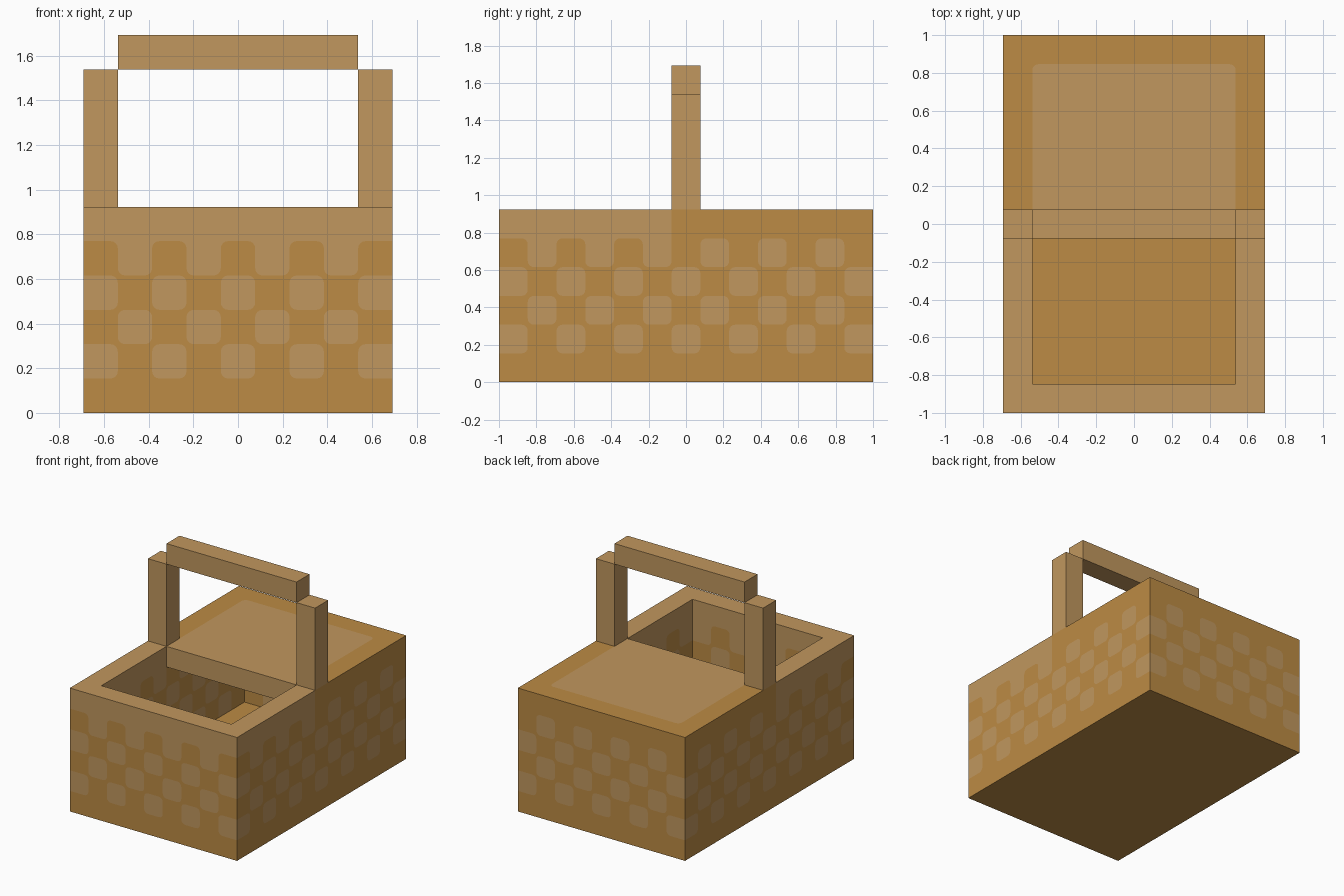
import bpy, bmesh, math
from mathutils import Vector

cube = bpy.data.objects.get("Cube")
if cube:
    bpy.data.objects.remove(cube, do_unlink=True)

CELL = 2 / 13            # the basket is laid out on a 9 x 13 x 11 cell grid
NX, NY, NZ = 9, 13, 6    # cells in the basket body
R = 0.21                 # corner rounding of the weave, in cells
X, Y, Z = Vector((1, 0, 0)), Vector((0, 1, 0)), Vector((0, 0, 1))


def make_material(name, color):
    m = bpy.data.materials.new(name)
    m.use_nodes = True
    m.diffuse_color = color
    m.node_tree.nodes["Principled BSDF"].inputs["Base Color"].default_value = color
    return m


MATS = [make_material("dark wicker", (0.503, 0.258, 0.058, 1)),
        make_material("light wicker", (0.533, 0.309, 0.112, 1))]


def is_lid(v):
    return 1 <= v.x <= NX - 2 and 6 <= v.y <= NY - 2


def is_light(v):
    """Colour of a cell: plain base, checkered walls, light front rim and lid."""
    if v.z == 0:
        return 0
    if v.z == NZ - 1:
        return int(v.y <= 5 or is_lid(v))
    return int(v.x + v.y + v.z) % 2


def to_world(p):
    return (p - Vector((NX / 2, NY / 2, 0))) * CELL


def panel(bm, start, du, dv, nu, nv, keep=lambda v: True):
    """Tile a flat panel of cells facing du x dv, rounding the colour corners."""
    start = Vector(start)
    n = du.cross(dv)

    def add(points, mat):
        f = bm.faces.new([bm.verts.new(to_world(p)) for p in points])
        f.material_index = mat

    def colour(a, b, own):
        inside = 0 <= a < nu and 0 <= b < nv
        return is_light(start + a * du + b * dv) if inside else own

    for a in range(nu):
        for b in range(nv):
            cell = start + a * du + b * dv
            if not keep(cell):
                continue
            own = is_light(cell)
            mid = cell + Vector((.5, .5, .5)) + n / 2
            outline = []
            for q, (su, sv) in enumerate([(-1, -1), (1, -1), (1, 1), (-1, 1)]):
                corner = mid + (su * du + sv * dv) / 2
                cut = (colour(a + su, b, own) != own and colour(a, b + sv, own) != own
                       and (own or colour(a + su, b + sv, own) != own))
                if not cut:
                    outline.append(corner)
                    continue
                centre = corner - R * (su * du + sv * dv)
                angles = [math.pi + q * math.pi / 2 + t * math.pi / 8 for t in range(5)]
                arc = [centre + R * (math.cos(t) * du + math.sin(t) * dv) for t in angles]
                outline += arc
                add([corner] + arc[::-1], 1 - own)
            add(outline, own)


def finish(name, bm):
    bmesh.ops.remove_doubles(bm, verts=bm.verts, dist=1e-5)
    me = bpy.data.meshes.new(name)
    bm.to_mesh(me)
    bm.free()
    for m in MATS:
        me.materials.append(m)
    ob = bpy.data.objects.new(name, me)
    bpy.context.collection.objects.link(ob)
    return ob


def box(name, lo, hi):
    """Plain light box between two grid corners."""
    lo, hi = to_world(Vector(lo)), to_world(Vector(hi))
    bm = bmesh.new()
    bmesh.ops.create_cube(bm, size=1)
    for v in bm.verts:
        v.co = (lo + hi) / 2 + v.co * (hi - lo)
    for f in bm.faces:
        f.material_index = 1
    return finish(name, bm)


# Basket body: outer walls, base and rim
body = bmesh.new()
panel(body, (0, 0, 0), X, Z, NX, NZ)
panel(body, (8, 0, 0), Y, Z, NY, NZ)
panel(body, (8, 12, 0), -X, Z, NX, NZ)
panel(body, (0, 12, 0), -Y, Z, NY, NZ)
panel(body, (0, 0, 0), Y, X, NY, NX)
panel(body, (0, 0, 5), X, Y, NX, NY,
      lambda v: v.x in (0, NX - 1) or v.y in (0, NY - 1))

# Basket body: inner walls and floor
below_lid = lambda v: v.z < 5 or v.y < 6
panel(body, (7, 0, 1), -X, Z, 7, 5)
panel(body, (1, 12, 1), X, Z, 7, 4)
panel(body, (0, 1, 1), Y, Z, 11, 5, below_lid)
panel(body, (8, 11, 1), -Y, Z, 11, 5, below_lid)
panel(body, (1, 1, 0), X, Y, 7, 11)
finish("basket_body", body)

# Closed lid over the rear half
lid = bmesh.new()
panel(lid, (0, 0, 5), X, Y, NX, NY, is_lid)
panel(lid, (1, 6, 5), X, Z, 7, 1)
panel(lid, (1, 6, 5), Y, X, 6, 7)
finish("lid", lid)

# Handle: two posts and a raised bar
for name, i in (("handle_post_right", 0), ("handle_post_left", 8)):
    box(name, (i, 6, 6), (i + 1, 7, 10))
box("handle_bar", (1, 6, 10), (8, 7, 11))
